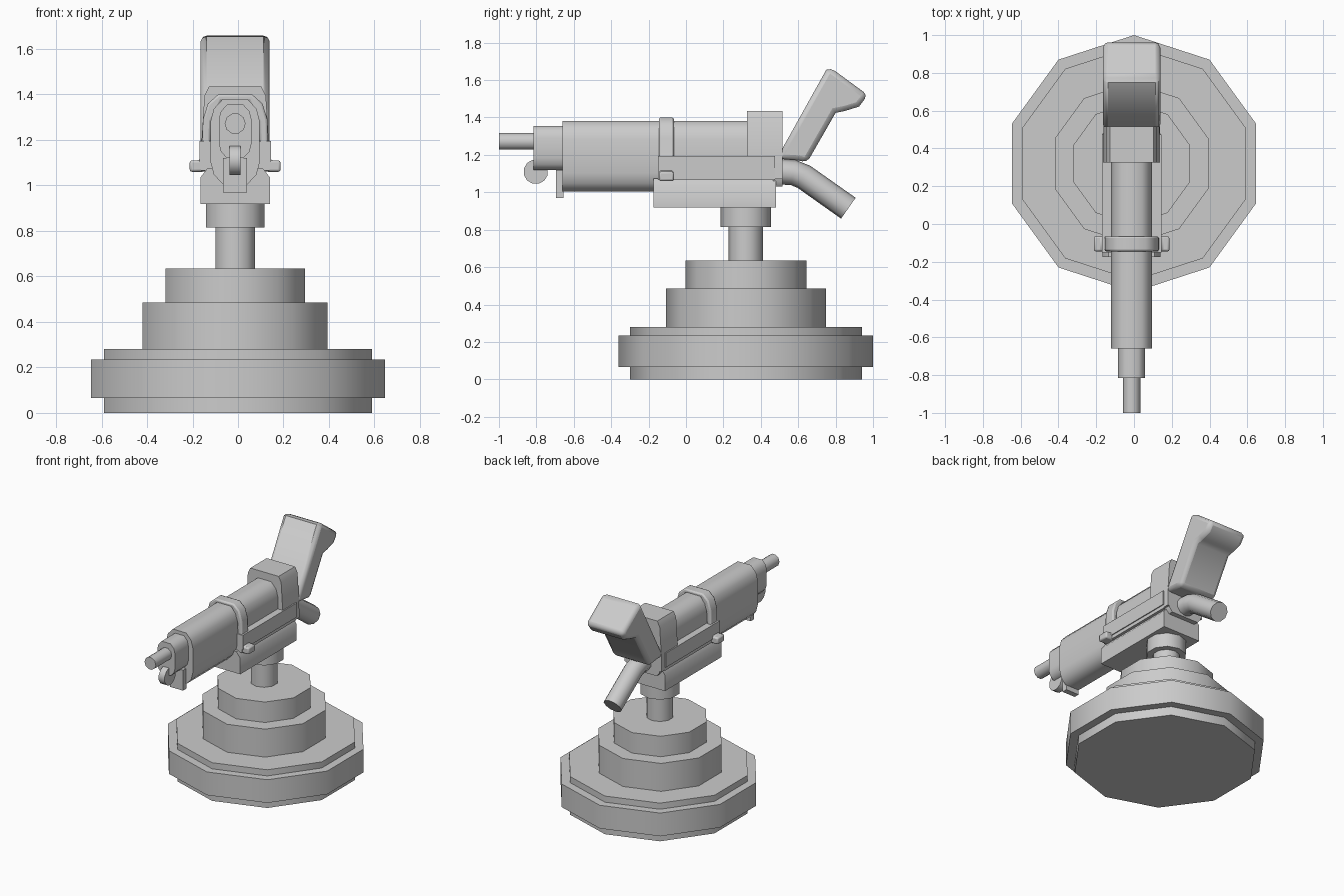
import bpy, bmesh
from math import radians, sin, cos, pi
from mathutils import Vector

if "Cube" in bpy.data.objects:
    bpy.data.objects.remove(bpy.data.objects["Cube"])

CX = -0.0125   # gun and column sit slightly off the base axis
CY = 0.32      # pedestal axis


def finish(name, bm, bevel=0.0, segs=2, angle=50):
    bmesh.ops.recalc_face_normals(bm, faces=bm.faces)
    me = bpy.data.meshes.new(name)
    bm.to_mesh(me)
    bm.free()
    ob = bpy.data.objects.new(name, me)
    bpy.context.collection.objects.link(ob)
    bpy.ops.object.select_all(action='DESELECT')
    ob.select_set(True)
    bpy.context.view_layer.objects.active = ob
    bpy.ops.object.shade_smooth_by_angle(angle=radians(angle))
    if bevel:
        m = ob.modifiers.new("Bevel", 'BEVEL')
        m.width, m.segments, m.limit_method = bevel, segs, 'ANGLE'
        m.angle_limit = radians(50)
    return ob


def loft(name, rings, **kw):
    """Skin a list of closed rings and cap both ends."""
    bm = bmesh.new()
    vs = [[bm.verts.new(p) for p in r] for r in rings]
    n = len(vs[0])
    for a, b in zip(vs, vs[1:]):
        for i in range(n):
            j = (i + 1) % n
            bm.faces.new((a[i], a[j], b[j], b[i]))
    bm.faces.new(vs[0])
    bm.faces.new(vs[-1])
    return finish(name, bm, **kw)


def prism_y(name, pts, y0, y1, cx=CX, **kw):
    return loft(name, [[(x + cx, y, z) for x, z in pts] for y in (y0, y1)], **kw)


def prism_x(name, pts, x0, x1, **kw):
    return loft(name, [[(x, y, z) for y, z in pts] for x in (x0, x1)], **kw)


def mirrored(half):
    return half + [(-x, z) for x, z in reversed(half)]


def tier(name, r, z0, z1, cx=CX):
    ring = [(r * sin(i * pi / 5), r * cos(i * pi / 5)) for i in range(10)]
    return loft(name, [[(cx + x, CY + y, z) for x, y in ring] for z in (z0, z1)])


def stadium(hw, z0, z1):
    """Tall section with rounded ends."""
    k = hw
    half = [(hw * 0.5, z1), (hw * 0.87, z1 - k * 0.4), (hw, z1 - k * 0.9),
            (hw, z0 + k * 0.9), (hw * 0.87, z0 + k * 0.4), (hw * 0.5, z0)]
    return mirrored(half)


# Stepped ten-sided pedestal
tier("base_foot", 0.62, 0.0, 0.065, 0)
tier("base_rim", 0.68, 0.065, 0.235, 0)
tier("base_deck", 0.62, 0.235, 0.28, 0)
tier("lower_step", 0.428, 0.28, 0.485)
tier("upper_step", 0.323, 0.485, 0.635)
tier("column", 0.092, 0.635, 0.815)
tier("swivel_collar", 0.135, 0.815, 0.92)

# Cradle under the gun
prism_y("cradle", mirrored([(0.122, 1.075), (0.153, 1.035), (0.153, 0.918)]),
        -0.175, 0.48)

# Barrel jacket, nose and muzzle
prism_y("jacket", stadium(0.108, 1.005, 1.38), -0.66, 0.48)
prism_y("nose", stadium(0.072, 1.12, 1.355), -0.815, -0.65)
prism_y("muzzle", [(0.046 * cos(i * pi / 5), 1.272 + 0.046 * sin(i * pi / 5))
                   for i in range(10)], -1.0, -0.80)

# Roller and lug beneath the nose
prism_x("nose_roller", [(-0.803 + 0.066 * cos((i + .5) * pi / 6), 1.11 + 0.066 * sin((i + .5) * pi / 6))
                        for i in range(12)], CX - 0.024, CX + 0.024)
prism_x("front_lug", [(-0.695, 0.97), (-0.655, 0.97), (-0.655, 1.12), (-0.695, 1.12)],
        CX - 0.053, CX + 0.053)

# Clamp band with feet turned outward
outer = [(0.0, 1.40), (0.075, 1.40), (0.12, 1.36), (0.142, 1.29), (0.145, 1.14),
         (0.158, 1.11), (0.20, 1.11), (0.20, 1.06), (0.135, 1.06), (0.112, 1.09),
         (0.105, 1.28), (0.06, 1.37), (0.0, 1.37)]
bm = bmesh.new()
for s in (-1, 1):
    f = bm.faces.new([bm.verts.new((CX + s * x, -0.145, z)) for x, z in outer])
bmesh.ops.remove_doubles(bm, verts=bm.verts, dist=1e-4)
ext = bmesh.ops.extrude_face_region(bm, geom=bm.faces[:])
bmesh.ops.translate(bm, vec=(0, 0.08, 0),
                    verts=[v for v in ext["geom"] if isinstance(v, bmesh.types.BMVert)])
inner = [f for f in bm.faces if all(abs(v.co.x - CX) < 1e-4 for v in f.verts)]
bmesh.ops.delete(bm, geom=inner, context='FACES')
finish("clamp_band", bm, bevel=0.01)

# Side rails
for s, side in ((-1, "left"), (1, "right")):
    for part, z0, z1, w in (("rail", 1.09, 1.195, 0.157), ("rail_lip", 1.065, 1.09, 0.15)):
        prism_y(f"{side}_{part}", [(s * 0.10, z0), (s * w, z0), (s * w, z1), (s * 0.10, z1)],
                -0.15, 0.475)

# Rear housing and end plate
prism_y("rear_housing", mirrored([(0.115, 1.435), (0.135, 1.395), (0.148, 1.19), (0.15, 1.07)]),
        0.325, 0.515)
prism_y("end_plate", mirrored([(0.135, 1.19), (0.135, 1.06), (0.11, 1.03)]), 0.465, 0.515)

# Angled stock with a hooked tip
prism_x("stock", [(0.485, 1.18), (0.75, 1.655), (0.775, 1.665), (0.972, 1.52),
                  (0.925, 1.458), (0.85, 1.435), (0.80, 1.425), (0.648, 1.16), (0.60, 1.17)],
        CX - 0.152, CX + 0.152, bevel=0.028)

# Bent grip tube
path = [(0.50, 1.11), (0.575, 1.105), (0.63, 1.083), (0.868, 0.915)]
dirs = [(1, 0), (0.97, -0.2), (0.87, -0.5), (0.82, -0.575)]
rings = []
for (y, z), (dy, dz) in zip(path, dirs):
    up = Vector((0, -dz, dy)).normalized()
    rings.append([Vector((CX, y, z)) + 0.068 * (up * sin(a) + Vector((1, 0, 0)) * cos(a))
                  for a in [i * pi / 5 + pi / 10 for i in range(10)]])
loft("grip", rings)
